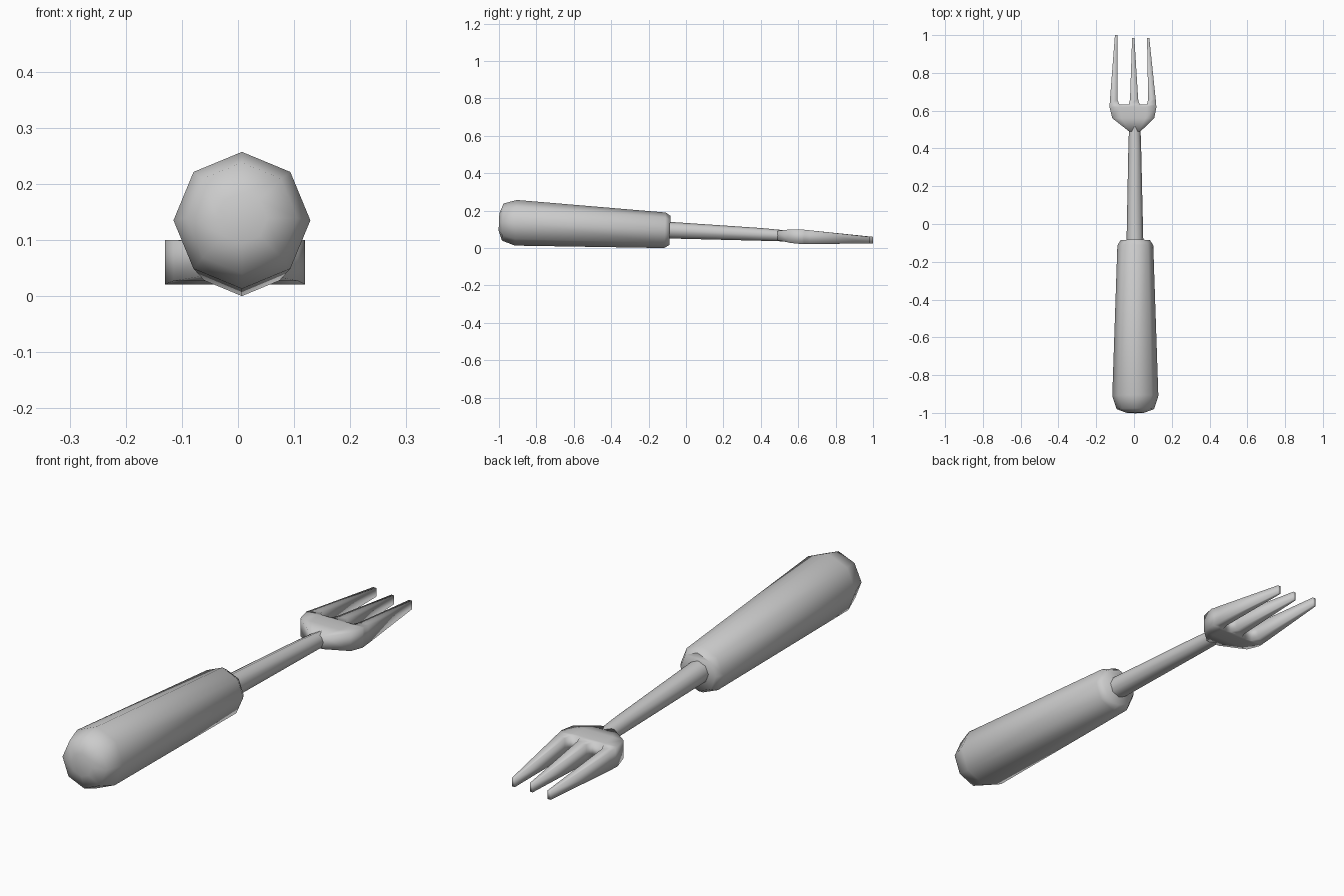
import bpy, bmesh, math

if "Cube" in bpy.data.objects:
    bpy.data.objects.remove(bpy.data.objects["Cube"])

TILT = 0.045  # the grip and shaft slope slightly down towards the tines


def finish(bm, name, smooth_angle):
    bmesh.ops.recalc_face_normals(bm, faces=bm.faces)
    mesh = bpy.data.meshes.new(name)
    bm.to_mesh(mesh)
    bm.free()
    ob = bpy.data.objects.new(name, mesh)
    bpy.context.collection.objects.link(ob)
    bpy.ops.object.select_all(action='DESELECT')
    ob.select_set(True)
    bpy.context.view_layer.objects.active = ob
    bpy.ops.object.shade_smooth_by_angle(angle=math.radians(smooth_angle))
    return ob


def loft(name, rings, sides=8):
    """Octagonal tube through rings of (y, centre x, centre z, radius)."""
    bm = bmesh.new()
    loops = []
    for y, cx, cz, r in rings:
        loop = []
        for i in range(sides):
            a = 2 * math.pi * i / sides
            dz = r * math.cos(a)
            loop.append(bm.verts.new((cx + r * math.sin(a), y + TILT * dz, cz + dz)))
        loops.append(loop)
    for a, b in zip(loops, loops[1:]):
        for i in range(sides):
            j = (i + 1) % sides
            bm.faces.new((a[i], a[j], b[j], b[i]))
    bm.faces.new(loops[0])
    bm.faces.new(loops[-1])
    return finish(bm, name, 60)


# Fat tapered grip with rounded butt
loft("handle", [
    (-1.0, 0.007, 0.139, 0.045),
    (-0.98, 0.007, 0.139, 0.099),
    (-0.91, 0.007, 0.135, 0.122),
    (-0.113, 0.007, 0.095, 0.095),
    (-0.086, 0.007, 0.094, 0.078),
])

# Slim shaft
loft("shaft", [
    (-0.12, 0.005, 0.097, 0.045),
    (0.40, 0.004, 0.073, 0.034),
    (0.55, 0.004, 0.064, 0.029),
])

# Fork head: rows of (y, top z, bottom z, six x positions at the tine sides)
rows = [
    (0.49, 0.092, 0.042, (-0.026, -0.016, -0.006, 0.014, 0.024, 0.034)),
    (0.56, 0.100, 0.027, (-0.115, -0.065, -0.022, 0.028, 0.062, 0.107)),
    (0.62, 0.100, 0.021, (-0.130, -0.075, -0.030, 0.033, 0.066, 0.119)),
    (0.632, 0.098, 0.021, (-0.129, -0.077, -0.028, 0.030, 0.068, 0.117)),
    (0.66, 0.095, 0.021, (-0.127, -0.088, -0.021, 0.022, 0.075, 0.115)),
    (0.985, 0.060, 0.025, (-0.101, -0.087, -0.010, 0.002, 0.069, 0.081)),
]
PALM_ROWS = 3  # the gaps between tines are only filled this far
bm = bmesh.new()
top, bottom, under = [], [], {}
for y, zt, zb, xs in rows:
    # the left tine is slightly longer than the others
    ys = [y + (0.015 if y > 0.9 and i < 2 else 0) for i in range(6)]
    top.append([bm.verts.new((x, yy, zt)) for x, yy in zip(xs, ys)])
    bottom.append([bm.verts.new((x, yy, zb)) for x, yy in zip(xs, ys)])
    under.update(zip(top[-1], bottom[-1]))
for r in range(len(rows) - 1):
    for c in range(5):
        if c % 2 == 0 or r < PALM_ROWS:
            quad = (top[r][c], top[r][c + 1], top[r + 1][c + 1], top[r + 1][c])
            bm.faces.new(quad)
            bm.faces.new([under[v] for v in reversed(quad)])
# Close the outline with side walls
for e in [e for e in bm.edges if e.is_boundary and e.verts[0] in under]:
    a, b = e.verts
    bm.faces.new((a, b, under[b], under[a]))
finish(bm, "fork_head", 100)
